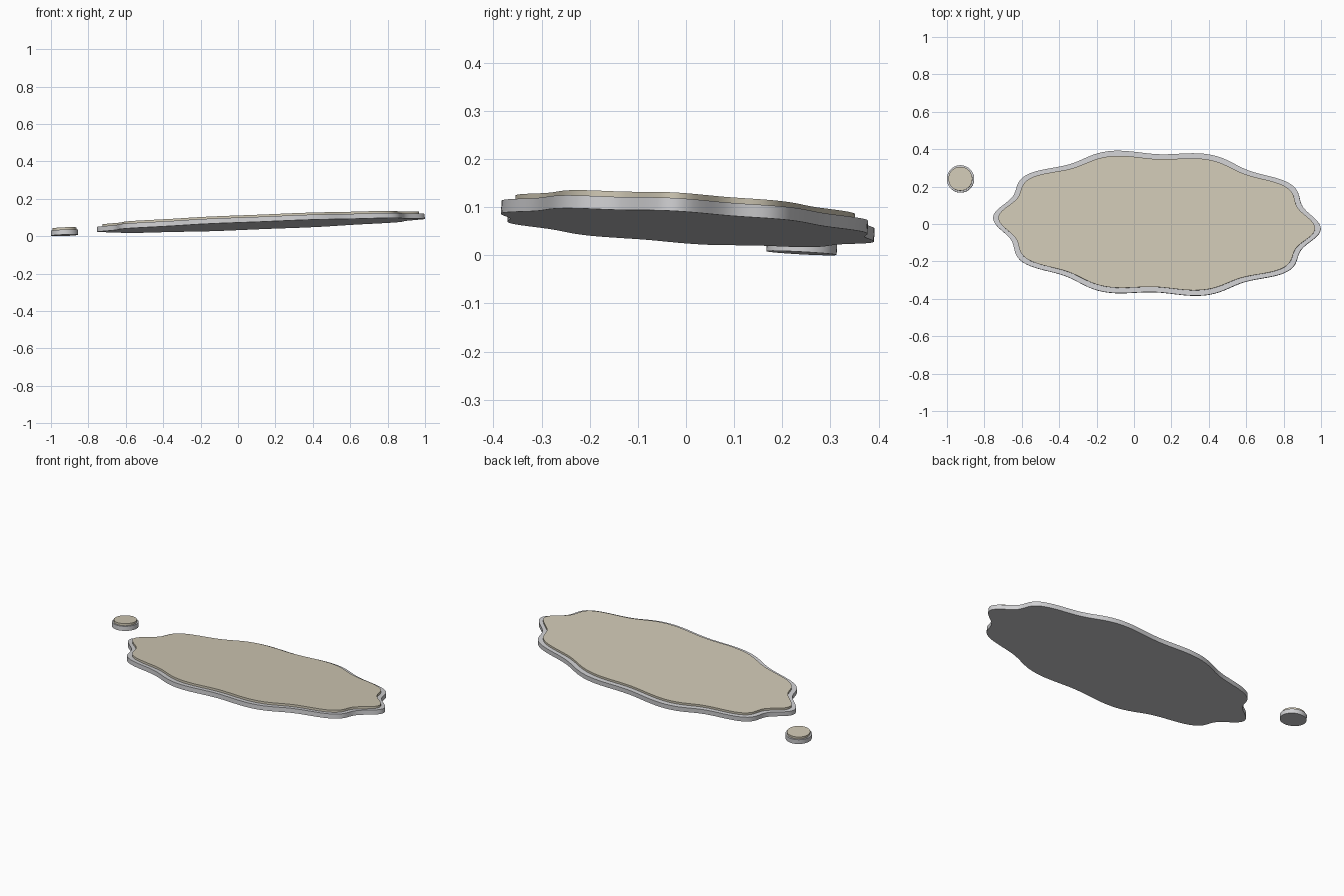
import bpy, bmesh, math
from mathutils import Vector, Matrix

if "Cube" in bpy.data.objects:
    bpy.data.objects.remove(bpy.data.objects["Cube"])

SLOPE_X, SLOPE_Y = 0.038, -0.054      # shared tilt of the resting plane
BASE_H, TOP_H = 0.027, 0.0125         # rim slab and raised inlay heights


def material(name, color):
    m = bpy.data.materials.new(name)
    m.diffuse_color = (*color, 1)
    m.use_nodes = True
    m.node_tree.nodes["Principled BSDF"].inputs["Base Color"].default_value = m.diffuse_color
    return m


silver = material("silver grey", (0.63, 0.63, 0.645))
beige = material("warm beige", (0.63, 0.58, 0.46))

tilt = Vector((0, 0, 1)).rotation_difference(Vector((-SLOPE_X, -SLOPE_Y, 1)).normalized())


def plate(name, center, a, b, lobes, wave, z0, z1, mat, n):
    """Extruded wavy ellipse lying on the tilted plane."""
    bm = bmesh.new()
    verts = []
    for i in range(n):
        t = 2 * math.pi * i / n
        r = (1 + wave * math.cos(lobes * t)) / (1 + wave)
        verts.append(bm.verts.new((a * r * math.cos(t), b * r * math.sin(t), z0)))
    face = bm.faces.new(verts)
    ext = bmesh.ops.extrude_face_region(bm, geom=[face], use_keep_orig=True)
    top = [g for g in ext["geom"] if isinstance(g, bmesh.types.BMVert)]
    bmesh.ops.translate(bm, verts=top, vec=(0, 0, z1 - z0))
    bmesh.ops.recalc_face_normals(bm, faces=bm.faces)

    # turn slightly in plan, tilt, and set on the plane
    x, y = center
    z = 0.0575 + SLOPE_X * (x - 0.123) + SLOPE_Y * y
    spin = Matrix.Rotation(math.radians(-2), 4, 'Z')
    bm.transform(Matrix.Translation((x, y, z)) @ tilt.to_matrix().to_4x4() @ spin)

    me = bpy.data.meshes.new(name)
    bm.to_mesh(me)
    bm.free()
    me.materials.append(mat)
    ob = bpy.data.objects.new(name, me)
    bpy.context.collection.objects.link(ob)
    bpy.context.view_layer.objects.active = ob
    ob.select_set(True)
    bpy.ops.object.shade_smooth_by_angle(angle=math.radians(35))
    ob.select_set(False)


# large scalloped tray and small round puck: (name, centre, half sizes, inset, lobes, wave, segments)
parts = [
    ("tray", (0.123, 0.003), 0.877, 0.396, 0.029, 10, 0.035, 180),
    ("puck", (-0.927, 0.24), 0.073, 0.073, 0.009, 1, 0.0, 48),
]
for name, c, a, b, inset, lobes, wave, n in parts:
    plate(name + "_rim", c, a, b, lobes, wave, 0, BASE_H, silver, n)
    plate(name + "_inlay", c, a - inset, b - inset, lobes, wave,
          BASE_H - 0.003, BASE_H + TOP_H, beige, n)
